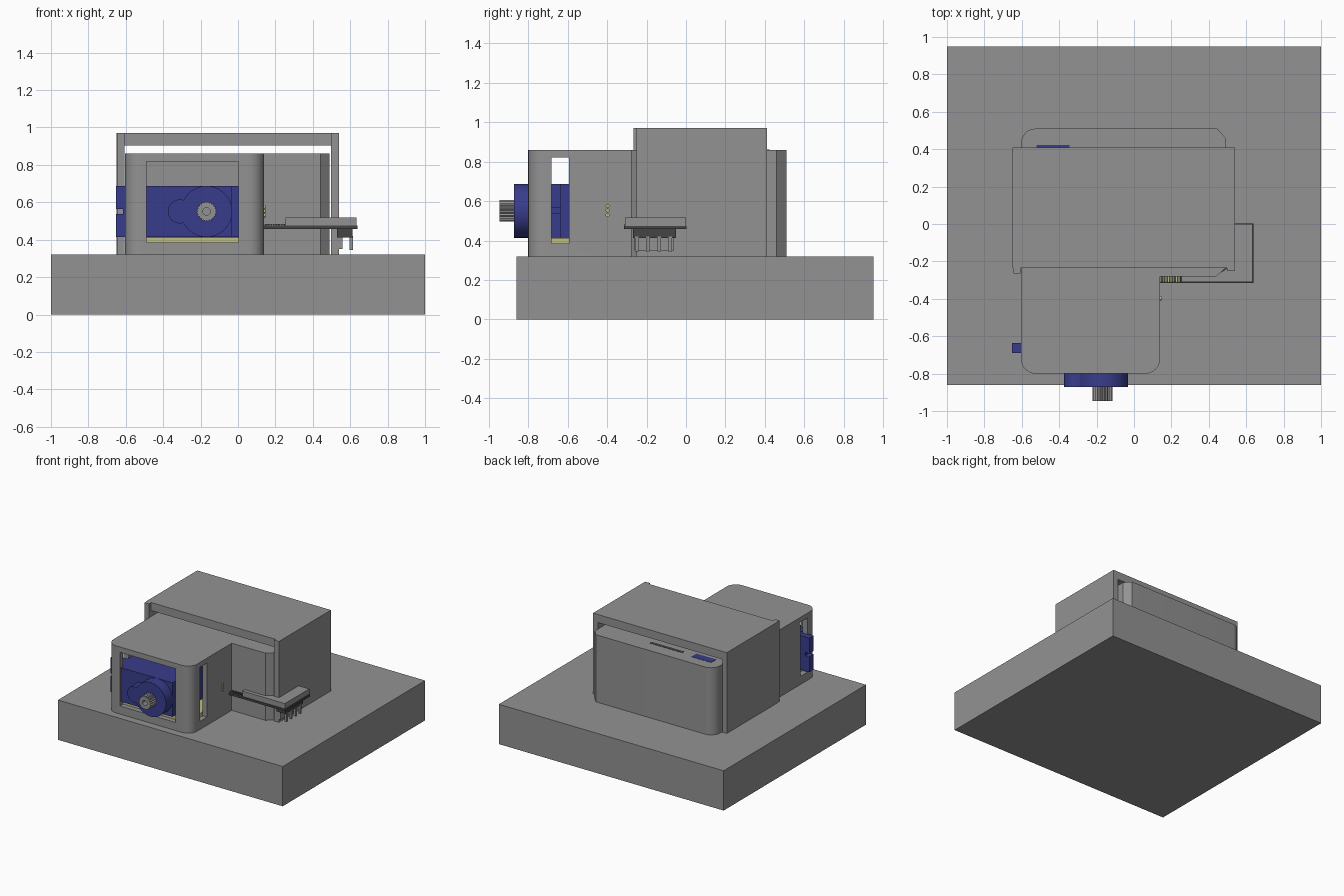
import bpy, bmesh, math
from mathutils import Matrix

if "Cube" in bpy.data.objects:
    bpy.data.objects.remove(bpy.data.objects["Cube"])


def material(name, rgb):
    m = bpy.data.materials.new(name)
    m.diffuse_color = (*rgb, 1)
    m.use_nodes = True
    m.node_tree.nodes["Principled BSDF"].inputs["Base Color"].default_value = m.diffuse_color
    return m


GRAY = material("gray plastic", (0.29, 0.29, 0.29))
BLUE = material("servo blue", (0.040, 0.046, 0.26))
YELLOW = material("pale yellow", (0.52, 0.51, 0.23))
DARK = material("dark board", (0.06, 0.06, 0.06))


def finish(name, bm, mat):
    bmesh.ops.recalc_face_normals(bm, faces=bm.faces)
    me = bpy.data.meshes.new(name)
    bm.to_mesh(me)
    bm.free()
    me.materials.append(mat)
    ob = bpy.data.objects.new(name, me)
    bpy.context.collection.objects.link(ob)
    return ob


def box(name, x, y, z, mat):
    bm = bmesh.new()
    bmesh.ops.create_cube(bm, size=1)
    for v in bm.verts:
        v.co = [r[0] if c < 0 else r[1] for c, r in zip(v.co, (x, y, z))]
    return finish(name, bm, mat)


def prism(name, pts, lo, hi, mat, axis="z"):
    """Extrude a 2D outline along z, or an xz outline along y."""
    bm = bmesh.new()
    place = (lambda p, t: (p[0], p[1], t)) if axis == "z" else (lambda p, t: (p[0], t, p[1]))
    face = bm.faces.new([bm.verts.new(place(p, lo)) for p in pts])
    top = bmesh.ops.extrude_face_region(bm, geom=[face])["geom"]
    for v in top:
        if isinstance(v, bmesh.types.BMVert):
            v.co[2 if axis == "z" else 1] = hi
    return finish(name, bm, mat)


def arc(cx, cy, r, a0, a1, n=8):
    return [(cx + r * math.cos(math.radians(a0 + (a1 - a0) * i / n)),
             cy + r * math.sin(math.radians(a0 + (a1 - a0) * i / n))) for i in range(n + 1)]


def smooth(ob, angle=30):
    bpy.ops.object.select_all(action="DESELECT")
    ob.select_set(True)
    bpy.context.view_layer.objects.active = ob
    bpy.ops.object.shade_smooth_by_angle(angle=math.radians(angle))


def cut(ob, cutters):
    for c in cutters:
        bpy.context.view_layer.objects.active = ob
        mod = ob.modifiers.new("cut", "BOOLEAN")
        mod.operation, mod.solver, mod.object = "DIFFERENCE", "EXACT", c
        bpy.ops.object.modifier_apply(modifier="cut")
        bpy.data.objects.remove(c)


# Base block
box("base_block", (-1, 1), (-0.86, 0.95), (0, 0.32), GRAY)

# Inner housing with servo cavity and windows
outline = (arc(-0.525, -0.72, 0.08, 180, 270) + arc(0.06, -0.72, 0.08, 270, 360)
           + [(0.14, -0.28), (0.44, -0.28), (0.49, -0.235), (0.49, 0.46), (0.445, 0.51)]
           + arc(-0.525, 0.43, 0.08, 90, 180))
housing = prism("housing", outline, 0.32, 0.86, GRAY)
cut(housing, [
    box("cavity", (-0.56, 0.1), (-0.76, -0.33), (0.35, 0.825), GRAY),
    box("front_window", (-0.49, 0.003), (-0.9, -0.7), (0.385, 0.817), GRAY),
    box("side_windows", (-0.8, 0.3), (-0.682, -0.594), (0.385, 0.82), GRAY)])
smooth(housing)

# Tray under the servo
box("servo_tray", (-0.555, 0.095), (-0.755, -0.34), (0.352, 0.412), YELLOW)

# Sliding cover: inverted U with short front lips
prism("cover", [(-0.65, 0.32), (-0.65, 0.97), (0.54, 0.97), (0.54, 0.32),
                (0.497, 0.32), (0.497, 0.905), (-0.61, 0.905), (-0.61, 0.32)],
      -0.235, 0.41, GRAY, "y")
box("cover_lip_left", (-0.645, -0.608), (-0.265, -0.235), (0.32, 0.97), GRAY)
box("cover_lip_right", (0.497, 0.54), (-0.252, -0.235), (0.32, 0.97), GRAY)

# Details on top of the housing at the rear
box("rear_blue_plate", (-0.52, -0.345), (0.36, 0.423), (0.855, 0.862), BLUE)
box("rear_slot", (-0.25, 0.04), (0.38, 0.405), (0.855, 0.862), DARK)

# Servo: body, mounting ears, gear housing, splined shaft
CX, CZ = -0.168, 0.551
box("servo_body", (-0.54, -0.035), (-0.785, -0.34), (0.414, 0.688), BLUE)
for side, x, notch in (("left", (-0.652, -0.54), (-0.7, -0.615)),
                       ("right", (-0.035, 0.085), (0.05, 0.2))):
    ear = box("servo_ear_" + side, x, (-0.69, -0.635), (0.414, 0.688), BLUE)
    cut(ear, [box("notch", notch, (-0.8, -0.5), (0.538, 0.564), BLUE)])
gear = prism("servo_gear_housing", arc(CX, CZ, 0.137, -152, 152, 40)
             + arc(-0.311, CZ, 0.064, 75, 285, 20), -0.872, -0.78, BLUE, "y")
smooth(gear)
teeth = 20
spline = [(CX + r * math.cos(a), CZ + r * math.sin(a))
          for i in range(teeth * 2)
          for r, a in [(0.055 if i % 2 else 0.048, math.pi * i / teeth)]]
shaft = prism("servo_shaft", spline, -0.945, -0.86, GRAY, "y")
cut(shaft, [prism("bore", arc(CX, CZ, 0.02, 0, 345, 23), -1, -0.9, GRAY, "y")])

# Sensor board on the right side
board = [(0.14, -0.315), (0.64, -0.315), (0.64, 0.003), (0.45, 0.003), (0.45, -0.275), (0.14, -0.275)]
prism("sensor_board", board, 0.458, 0.475, DARK)
cap = [(0.255, -0.31), (0.634, -0.31), (0.634, 0), (0.5, 0), (0.5, -0.235), (0.44, -0.275), (0.255, -0.275)]
prism("sensor_cap", cap, 0.475, 0.518, GRAY)
box("board_contact_strip", (0.142, 0.25), (-0.31, -0.282), (0.473, 0.48), YELLOW)
for i in range(8):
    box("board_rib", (0.145 + i * 0.014, 0.154 + i * 0.014), (-0.311, -0.281), (0.475, 0.484), DARK)

# Connector under the board with pins
box("connector", (0.53, 0.612), (-0.27, -0.05), (0.413, 0.46), DARK)
for i in range(4):
    y = -0.25 + i * 0.057
    pin = box("connector_pin", (0.597, 0.615), (y - 0.009, y + 0.009), (0.345, 0.42), GRAY)
box("connector_clip", (0.54, 0.56), (-0.26, -0.06), (0.35, 0.415), GRAY)

# Three wire contacts on the housing side
for i in range(3):
    bm = bmesh.new()
    bmesh.ops.create_cone(bm, cap_ends=True, segments=16, radius1=0.01, radius2=0.01, depth=0.014,
                          matrix=Matrix.Translation((0.141, -0.398, 0.53 + i * 0.023))
                          @ Matrix.Rotation(math.pi / 2, 4, "Y"))
    smooth(finish("wire_contact", bm, YELLOW))
